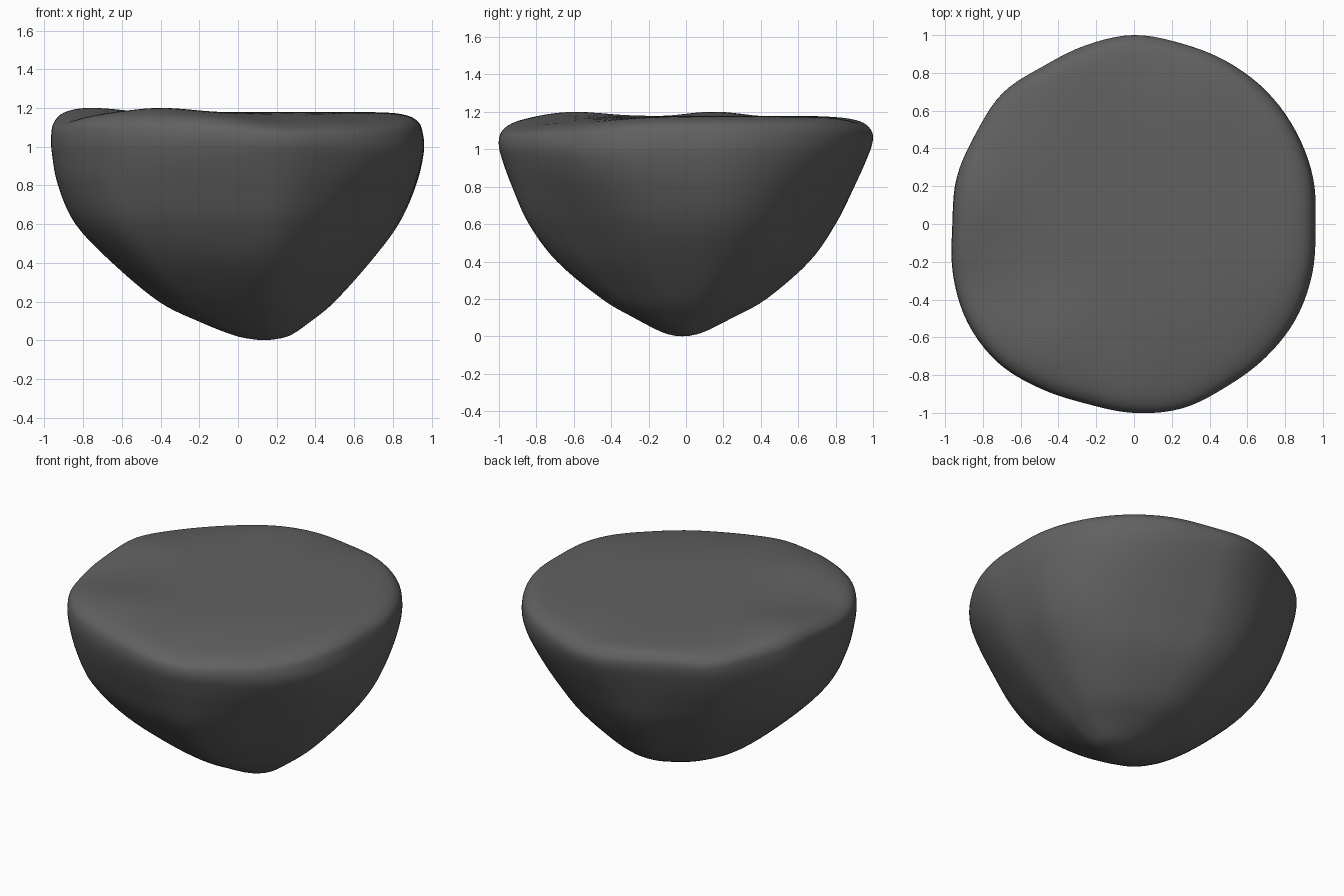
import bpy, bmesh, math

if "Cube" in bpy.data.objects:
    bpy.data.objects.remove(bpy.data.objects["Cube"])

# Outline radii every 15 degrees: the upper rim, and the more angular lower body
RIM = [.965, .985, .995, 1.0, .995, .99, 1.0, .98, .965, .985, .97, .975,
       .965, .995, 1.02, 1.02, .99, .97, .985, .995, .98, .985, .99, .98]
BODY = [1.0, 1.03, 1.02, .98, .95, .96, 1.0, 1.01, .97, .97, .96, .98,
        1.0, 1.02, 1.05, 1.06, 1.0, .97, .99, 1.02, .98, .94, .95, .99]

# Silhouette per level: z, left, right, front, back
LEVELS = [
    (0.003, 0.09, 0.18, -0.06, 0.02),
    (0.025, -0.02, 0.27, -0.135, 0.10),
    (0.10, -0.21, 0.38, -0.28, 0.25),
    (0.20, -0.41, 0.50, -0.45, 0.43),
    (0.40, -0.65, 0.68, -0.69, 0.66),
    (0.60, -0.84, 0.83, -0.84, 0.80),
    (0.80, -0.93, 0.92, -0.93, 0.90),
    (0.97, -0.962, 0.96, -0.99, 0.975),
    (1.07, -0.965, 0.955, -1.0, 1.0),
    (1.13, -0.95, 0.93, -0.97, 0.98),
    (1.165, -0.89, 0.86, -0.89, 0.92),
    (1.178, -0.74, 0.72, -0.72, 0.75),
    (1.178, -0.36, 0.35, -0.36, 0.37),
]
SEG, SUB = 120, 5


def spline(a, b, c, d, t):
    return 0.5 * (2 * b + (c - a) * t + (2 * a - 5 * b + 4 * c - d) * t * t
                  + (3 * b - a - 3 * c + d) * t ** 3)


def radius(table, angle):
    f = angle / (2 * math.pi) * 24
    i = int(f)
    return spline(*[table[(i + k) % 24] for k in (-1, 0, 1, 2)], f - i)


def level(i, t):
    rows = [LEVELS[min(max(i + k, 0), len(LEVELS) - 1)] for k in (-1, 0, 1, 2)]
    return [spline(*col, t) for col in zip(*rows)]


def bump(x, y, cx, cy, size):
    return math.exp(-((x - cx) ** 2 + (y - cy) ** 2) / size ** 2)


def surface(x, y, z):
    """Gentle swells and dips that fade in towards the top."""
    w = min(max((z - 0.95) / 0.2, 0), 1)
    dz = (0.022 * bump(x, y, -0.4, -0.6, 0.22) + 0.024 * bump(x, y, -0.78, 0.15, 0.2)
          - 0.04 * bump(x, y, 0.25, -0.92, 0.3) - 0.03 * bump(x, y, -0.9, -0.35, 0.22)
          - 0.035 * bump(x, y, 0.7, -0.68, 0.35)
          - 0.02 * bump(x, y, 0.1, 0.98, 0.25) - 0.02 * bump(x, y, -0.7, 0.7, 0.22))
    return z + w * dz


def ring(z, left, right, front, back):
    w = min(max((z - 0.5) / 0.5, 0), 1)
    w = w * w * (3 - 2 * w)
    soft = min(0.3 + z / 0.4, 1)  # corners soften towards the tip
    pts = []
    for k in range(SEG):
        a = 2 * math.pi * k / SEG
        r = w * radius(RIM, a) + (1 - w) * (1 + soft * (radius(BODY, a) - 1))
        pts.append((r * math.cos(a), r * math.sin(a)))
    x0, x1 = min(p[0] for p in pts), max(p[0] for p in pts)
    y0, y1 = min(p[1] for p in pts), max(p[1] for p in pts)
    out = []
    for px, py in pts:
        x = left + (right - left) * (px - x0) / (x1 - x0)
        y = front + (back - front) * (py - y0) / (y1 - y0)
        out.append((x, y, surface(x, y, z)))
    return out


# Boulder: loft the rings and close both ends
bm = bmesh.new()
rings = []
for i in range(len(LEVELS) - 1):
    for s in range(SUB):
        rings.append([bm.verts.new(p) for p in ring(*level(i, s / SUB))])
rings.append([bm.verts.new(p) for p in ring(*LEVELS[-1])])
for lo, hi in zip(rings, rings[1:]):
    for k in range(SEG):
        n = (k + 1) % SEG
        bm.faces.new((lo[k], lo[n], hi[n], hi[k]))
bottom = bm.verts.new((0.135, -0.02, 0.0))
top = bm.verts.new((0, 0, 1.178))
for k in range(SEG):
    n = (k + 1) % SEG
    bm.faces.new((bottom, rings[0][n], rings[0][k]))
    bm.faces.new((top, rings[-1][k], rings[-1][n]))
bmesh.ops.recalc_face_normals(bm, faces=bm.faces)
for f in bm.faces:
    f.smooth = True
mesh = bpy.data.meshes.new("flat_topped_rock")
bm.to_mesh(mesh)
bm.free()
rock = bpy.data.objects.new("flat_topped_rock", mesh)
bpy.context.collection.objects.link(rock)

# Dark grey stone
mat = bpy.data.materials.new("dark_stone")
mat.diffuse_color = (0.12, 0.12, 0.12, 1)
mat.use_nodes = True
mat.node_tree.nodes["Principled BSDF"].inputs["Base Color"].default_value = mat.diffuse_color
mesh.materials.append(mat)
